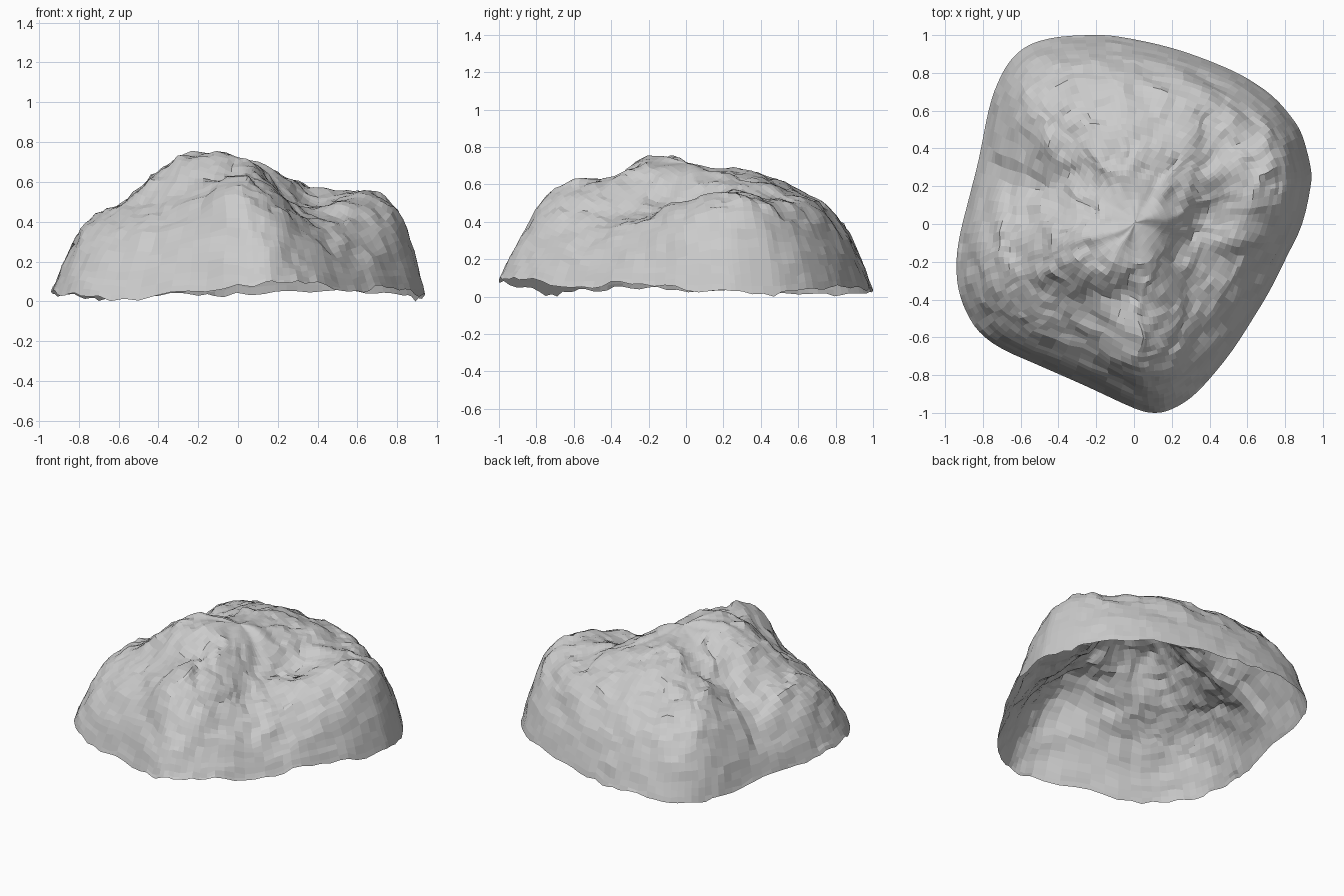
import bpy, bmesh, math
from mathutils import Vector, noise

if "Cube" in bpy.data.objects:
    bpy.data.objects.remove(bpy.data.objects["Cube"])

# Footprint of the rock, anticlockwise as seen from above
outline = [(.935, .2), (.935, .3), (.89, .47), (.83, .57), (.73, .68), (.6, .77), (.48, .83),
           (.3, .9), (.13, .95), (-.07, .99), (-.2, 1), (-.4, .99), (-.55, .95), (-.65, .87),
           (-.72, .75), (-.77, .6), (-.82, .35), (-.87, .15), (-.92, -.05), (-.94, -.2),
           (-.93, -.34), (-.89, -.46), (-.82, -.57), (-.7, -.66), (-.5, -.75), (-.25, -.86),
           (0, -.975), (.11, -1), (.2, -.98), (.3, -.92), (.4, -.82), (.52, -.67), (.63, -.5),
           (.72, -.35), (.81, -.17), (.89, 0)]

# Height profiles every 22.5 degrees, from near the centre out to the ragged rim
spokes = [
    (.67, .51, .54, .49, .33, .06), (.69, .56, .58, .55, .38, .04),
    (.70, .62, .57, .51, .33, .06), (.71, .67, .60, .51, .32, .07),
    (.72, .68, .59, .49, .30, .06), (.71, .67, .58, .48, .29, .05),
    (.69, .60, .56, .48, .31, .04), (.71, .60, .45, .36, .23, .06),
    (.74, .68, .52, .43, .26, .06), (.77, .70, .53, .43, .26, .07),
    (.77, .71, .52, .39, .24, .04), (.77, .69, .56, .44, .27, .06),
    (.75, .66, .64, .53, .31, .10), (.73, .63, .53, .41, .26, .12),
    (.70, .53, .45, .35, .22, .08), (.67, .51, .47, .40, .26, .11)]
centre_height = .73
ring_steps = (0, .2, .4, .6, .78, .91, 1)


def spline(p, u):
    """Smooth curve through four neighbouring values."""
    a, b, c, d = p
    return b + .5 * u * (c - a + u * (2 * a - 5 * b + 4 * c - d + u * (3 * (b - c) + d - a)))


def along(values, s):
    i = min(int(s), len(values) - 2)
    return spline([values[max(0, min(len(values) - 1, i + k))] for k in (-1, 0, 1, 2)], s - i)


def around(values, s):
    i = math.floor(s)
    return spline([values[(i + k) % len(values)] for k in (-1, 0, 1, 2)], s - i)


def rock_point(edge, s):
    t = along(ring_steps, s)
    a = math.atan2(edge.y, edge.x) / (2 * math.pi) * len(spokes)
    profile = [centre_height] + [around([sp[k] for sp in spokes], a) for k in range(6)]
    p = Vector((edge.x * t, edge.y * t, along(profile, s)))
    # Weathering: broad lumps, fine grit and small sideways shifts inside the rim
    q = p + Vector((3.1, 1.7, .4))
    p.z += .02 * noise.noise(q * 4.5) + .022 * noise.noise(q * 9) + .016 * noise.noise(q * 19)
    shift = noise.noise_vector(q * 8) * .035 * (1 - t ** 6)
    return p + Vector((shift.x, shift.y, 0))


# Open rock shell: rings of quads closing to a point at the centre
SUB, RINGS = 3, 34
pts = [Vector(p) for p in outline]
n = len(pts) * SUB
bm = bmesh.new()
edges = [around(pts, i / SUB) for i in range(n)]
rings = [[bm.verts.new(rock_point(e, 6 * r / RINGS)) for e in edges] for r in range(2, RINGS + 1)]
top = bm.verts.new(sum((v.co for v in rings[0]), Vector()) / n)
for i in range(n):
    j = (i + 1) % n
    bm.faces.new((top, rings[0][i], rings[0][j]))
    for a, b in zip(rings, rings[1:]):
        bm.faces.new((a[i], b[i], b[j], a[j]))

# Soften the crowded middle, then rest the lowest rim point on the ground
core = [v for v in bm.verts if v.co.xy.length < .2]
for _ in range(3):
    bmesh.ops.smooth_vert(bm, verts=core, factor=.5, use_axis_x=True, use_axis_y=True, use_axis_z=True)
low = min(v.co.z for v in bm.verts)
for v in bm.verts:
    v.co.z -= low
bmesh.ops.recalc_face_normals(bm, faces=bm.faces)
if sum(f.normal.z for f in bm.faces) < 0:
    bmesh.ops.reverse_faces(bm, faces=bm.faces)

mesh = bpy.data.meshes.new("rock_shell")
bm.to_mesh(mesh)
bm.free()
bpy.context.collection.objects.link(bpy.data.objects.new("rock_shell", mesh))
